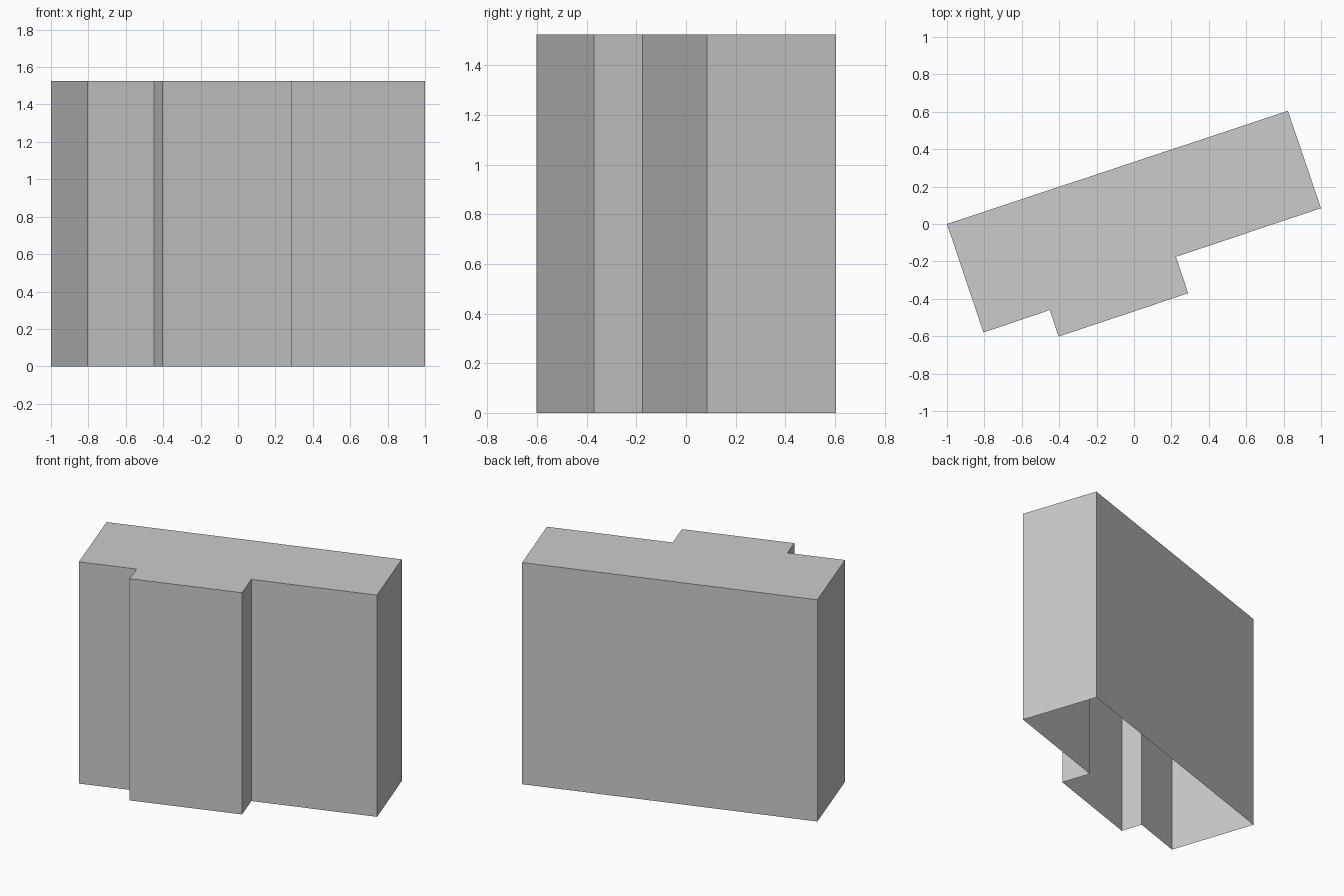
import bpy
import bmesh

cube = bpy.data.objects.get("Cube")
if cube:
    bpy.data.objects.remove(cube, do_unlink=True)

HEIGHT = 1.525

# Plain wall and roof material
grey = bpy.data.materials.new("light grey")
grey.use_nodes = True
colour = (0.6, 0.6, 0.6, 1)
grey.diffuse_color = colour
grey.node_tree.nodes["Principled BSDF"].inputs["Base Color"].default_value = colour

# Footprint, counter-clockwise: long block with a projecting front bay
footprint = [
    (-1.0, 0.0), (-0.805, -0.58), (-0.45, -0.46), (-0.403, -0.602),
    (0.29, -0.37), (0.224, -0.175), (1.0, 0.084), (0.823, 0.605),
]

# Extrude the footprint into walls and a roof, leaving the underside open
bm = bmesh.new()
base = bm.faces.new([bm.verts.new((x, y, 0)) for x, y in footprint])
raised = bmesh.ops.extrude_face_region(bm, geom=[base], use_keep_orig=True)
roof_verts = [g for g in raised["geom"] if isinstance(g, bmesh.types.BMVert)]
bmesh.ops.translate(bm, verts=roof_verts, vec=(0, 0, HEIGHT))
bmesh.ops.recalc_face_normals(bm, faces=bm.faces)
floor = [f for f in bm.faces if all(v.co.z < 0.01 for v in f.verts)]
bmesh.ops.delete(bm, geom=floor, context="FACES_ONLY")

mesh = bpy.data.meshes.new("building_shell")
bm.to_mesh(mesh)
bm.free()
mesh.materials.append(grey)
shell = bpy.data.objects.new("building_shell", mesh)
bpy.context.collection.objects.link(shell)
